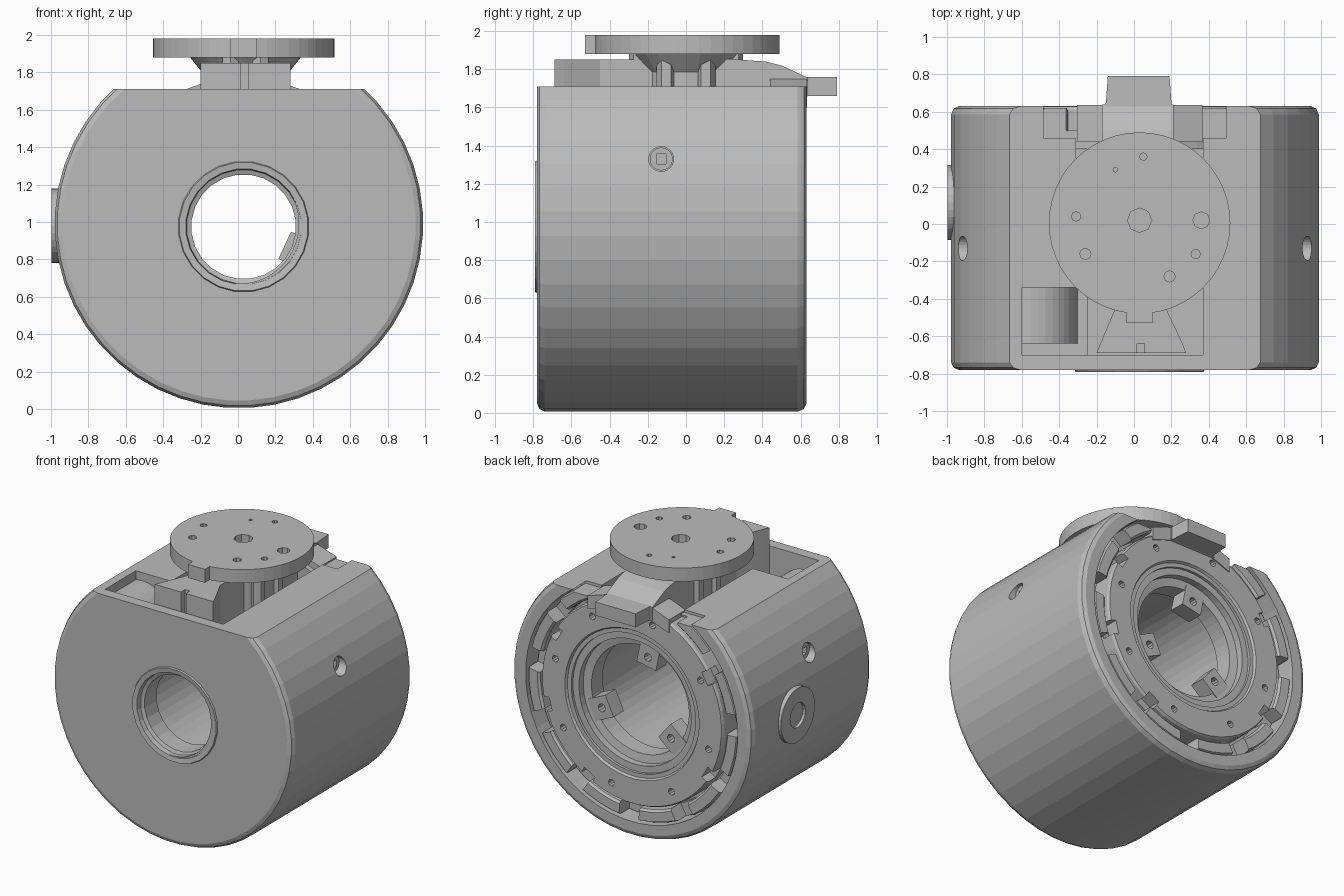
import bpy, bmesh
from math import sin, cos, pi, radians
from mathutils import Vector, Matrix

old = bpy.data.objects.get("Cube")
if old:
    bpy.data.objects.remove(old, do_unlink=True)

grey = bpy.data.materials.new("cast grey")
grey.use_nodes = True
grey.diffuse_color = (0.5, 0.5, 0.5, 1)
grey.node_tree.nodes["Principled BSDF"].inputs["Base Color"].default_value = (0.5, 0.5, 0.5, 1)

CX, CZ = 0.005, 0.99          # main axis, running along y
AXIS = {"x": Matrix.Rotation(pi / 2, 4, "Y"), "y": Matrix.Rotation(pi / 2, 4, "X"), "z": Matrix()}


def finish(name, bm):
    bmesh.ops.recalc_face_normals(bm, faces=bm.faces[:])
    mesh = bpy.data.meshes.new(name)
    bm.to_mesh(mesh)
    bm.free()
    mesh.materials.append(grey)
    ob = bpy.data.objects.new(name, mesh)
    bpy.context.collection.objects.link(ob)
    return ob


def lathe(name, profile, n=48, cx=CX, cz=CZ):
    """Closed (radius, y) profile turned about an axis along y."""
    bm = bmesh.new()
    rings = []
    for i in range(n):
        a = 2 * pi * (i + 0.5) / n
        rings.append([bm.verts.new((cx + r * cos(a), y, cz + r * sin(a))) for r, y in profile])
    m = len(profile)
    for i in range(n):
        p, q = rings[i], rings[(i + 1) % n]
        for j in range(m):
            k = (j + 1) % m
            bm.faces.new((p[j], p[k], q[k], q[j]))
    return finish(name, bm)


def box(name, x, y, z, turn=0):
    """Box from ranges, optionally turned about the main axis."""
    bm = bmesh.new()
    bmesh.ops.create_cube(bm, size=1)
    for v in bm.verts:
        v.co = Vector([(r[0] + r[1]) / 2 + c * (r[1] - r[0]) for c, r in zip(v.co, (x, y, z))])
    if turn:
        bmesh.ops.rotate(bm, verts=bm.verts[:], cent=(CX, 0, CZ), matrix=Matrix.Rotation(turn, 3, "Y"))
    return finish(name, bm)


def rod(name, centre, r, length, axis="z", n=24, r2=None):
    bm = bmesh.new()
    bmesh.ops.create_cone(bm, cap_ends=True, segments=n, radius1=r, radius2=r if r2 is None else r2,
                          depth=length, matrix=Matrix.Translation(centre) @ AXIS[axis])
    return finish(name, bm)


def prism(name, outline, lo, hi, axis):
    """Extrude a flat outline: axis z takes (x, y), axis x takes (y, z), axis y takes (x, z)."""
    place = {"z": lambda a, b, t: (a, b, t), "x": lambda a, b, t: (t, a, b), "y": lambda a, b, t: (a, t, b)}[axis]
    bm = bmesh.new()
    ends = [[bm.verts.new(place(a, b, t)) for a, b in outline] for t in (lo, hi)]
    for e in ends:
        bm.faces.new(e)
    n = len(outline)
    for i in range(n):
        j = (i + 1) % n
        bm.faces.new((ends[0][i], ends[0][j], ends[1][j], ends[1][i]))
    return finish(name, bm)


def cut(ob, cutters):
    """Subtract each cutter and discard it."""
    bpy.context.view_layer.objects.active = ob
    for c in cutters:
        mod = ob.modifiers.new("cut", "BOOLEAN")
        mod.operation, mod.solver, mod.object = "DIFFERENCE", "EXACT", c
        bpy.ops.object.modifier_apply(modifier=mod.name)
        bpy.data.objects.remove(c, do_unlink=True)


def around(r, deg, y):
    a = radians(deg)
    return (CX + r * cos(a), y, CZ + r * sin(a))


# Round housing with stepped bore, flat top, top pocket and side holes
housing = lathe("housing", [(0.32, -0.78), (0.945, -0.78), (0.972, -0.768), (0.985, -0.74), (0.985, 0.585),
                            (0.972, 0.617), (0.945, 0.63), (0.87, 0.63), (0.87, 0.46), (0.42, 0.46),
                            (0.42, -0.6), (0.32, -0.6)])
cut(housing, [
    box("top_cut", (-2, 2), (-2, 2), (1.71, 3)),
    box("pocket_cut", (-0.31, 0.37), (-0.7, 0.44), (1.46, 2)),
    box("rear_slot_cut", (-0.31, 0.37), (0.4, 0.8), (1.6, 2)),
    box("side_pocket_cut", (-0.6, -0.25), (-0.7, -0.34), (1.43, 2)),
    rod("left_hole", (0.93, -0.13, 1.33), 0.065, 0.3, "x"),
    rod("right_hole", (-0.93, -0.13, 1.33), 0.065, 0.3, "x"),
])
for side, x in (("left", 0.82), ("right", -0.82)):
    screw = rod(side + "_set_screw", (x, -0.13, 1.33), 0.06, 0.12, "x")
    cut(screw, [box("socket", (x - 0.2, x + 0.2), (-0.155, -0.105), (1.305, 1.355))])

# Front collar lining the bore
lathe("front_collar", [(0.28, -0.6), (0.28, -0.74), (0.305, -0.75), (0.31, -0.785), (0.345, -0.79),
                       (0.355, -0.77), (0.325, -0.7), (0.325, -0.6)], 24, 0.03, 0.975)

# Rear outer ring with slots and screw holes, open at the top
rear_ring = lathe("rear_outer_ring", [(0.765, 0.44), (0.765, 0.605), (0.78, 0.62), (0.85, 0.62), (0.86, 0.6),
                                      (0.86, 0.44)])
slots = [box("slot", (CX - 0.08, CX + 0.08), (0.5, 0.8), (CZ + 0.74, CZ + 0.9), radians(a))
         for a in range(50, 340, 32)]
cut(rear_ring, slots + [box("gap", (-2, 2), (0.3, 0.8), (1.69, 2))])

# Rear hub disc with stepped bore, small holes and edge notches
hub = lathe("rear_hub", [(0.4, 0.4), (0.4, 0.53), (0.46, 0.54), (0.46, 0.59), (0.51, 0.59), (0.51, 0.61), (0.54, 0.61),
                         (0.55, 0.627), (0.735, 0.627), (0.745, 0.61), (0.745, 0.4)])
cut(hub, [rod("hole", around(0.65, a, 0.6), 0.025, 0.2, "y", 10) for a in range(15, 375, 45)])
cut(hub, [box("notch", (CX - 0.05, CX + 0.05), (0.53, 0.8), (CZ + 0.69, CZ + 0.8), radians(a))
          for a in (60, 105, 150, 240, 300)])
cut(hub, [box("top_gap", (-0.31, 0.37), (0.3, 0.8), (1.7, 2))])

# Lugs inside the bore
for i, a in enumerate((-12, 115, 230)):
    lug = box("bore_lug_%d" % (i + 1), (CX - 0.08, CX + 0.08), (0.42, 0.54), (CZ + 0.27, CZ + 0.43), radians(a))
    cut(lug, [rod("hole", around(0.34, 90 - a, 0.5), 0.03, 0.3, "y", 10)])

# Round boss on the right side
boss = rod("side_boss", (-0.965, 0.115, 0.98), 0.2, 0.066, "x", 32)
cut(boss, [rod("hole", (-1, 0.115, 0.98), 0.09, 0.05, "x", 16)])

# Rounded ledge lying in the side pocket
rod("pocket_ledge", (-0.55, -0.49, 1.4), 0.25, 0.3, "y", 40)

# Top turntable disc with front key and holes
disc = rod("top_disc", (0.03, 0.005, 1.93), 0.485, 0.1, "z", 48)
cut(disc, [rod("hole", (x, y, 1.97), r, 0.12, "z", 8) for x, y, r in
           ((0.03, 0.02, 0.065), (0.36, 0.02, 0.045), (-0.31, 0.04, 0.025), (0.05, 0.36, 0.02),
            (-0.26, -0.16, 0.03), (0.19, -0.28, 0.03), (0.33, -0.16, 0.025), (-0.1, 0.29, 0.012))])
box("disc_key", (-0.04, 0.1), (-0.53, -0.42), (1.88, 1.98))

# Neck, flare and ribs carrying the disc
rod("neck", (0.04, 0, 1.66), 0.22, 0.42)
rod("neck_flare", (0.04, 0, 1.835), 0.22, 0.1, "z", 24, 0.3)
for i in range(8):
    a = 2 * pi * (i + 0.5) / 8
    rod("neck_rib_%d" % (i + 1), (0.04 + 0.21 * cos(a), 0.27 * sin(a), 1.68), 0.05, 0.4, "z", 6)

# Front saddle block, tapering back to the neck, with a centre slit
saddle = prism("front_saddle", [(-0.2, -0.69), (0.28, -0.69), (0.26, -0.64), (0.17, -0.45), (0.17, -0.15),
                                (-0.1, -0.15), (-0.1, -0.45), (-0.18, -0.64)], 1.45, 1.85, "z")
cut(saddle, [box("slit", (0.015, 0.055), (-0.75, -0.64), (1.5, 2))])

# Rear arm sloping down to the arched shoulder and projecting tab
prism("rear_arm", [(0.15, 1.45), (0.15, 1.86), (0.42, 1.84), (0.5, 1.82), (0.64, 1.755), (0.64, 1.66),
                   (0.44, 1.6), (0.43, 1.45)], -0.17, 0.21, "x")
prism("rear_shoulder", [(-0.305, 1.6), (-0.305, 1.7), (-0.17, 1.75), (0.21, 1.75), (0.365, 1.7), (0.365, 1.6),
                        (0.2, 1.66), (-0.14, 1.66)], 0.44, 0.635, "y")
prism("rear_tab", [(-0.17, 0.6), (0.21, 0.6), (0.2, 0.65), (0.19, 0.79), (-0.14, 0.79), (-0.15, 0.65)],
      1.66, 1.76, "z")
